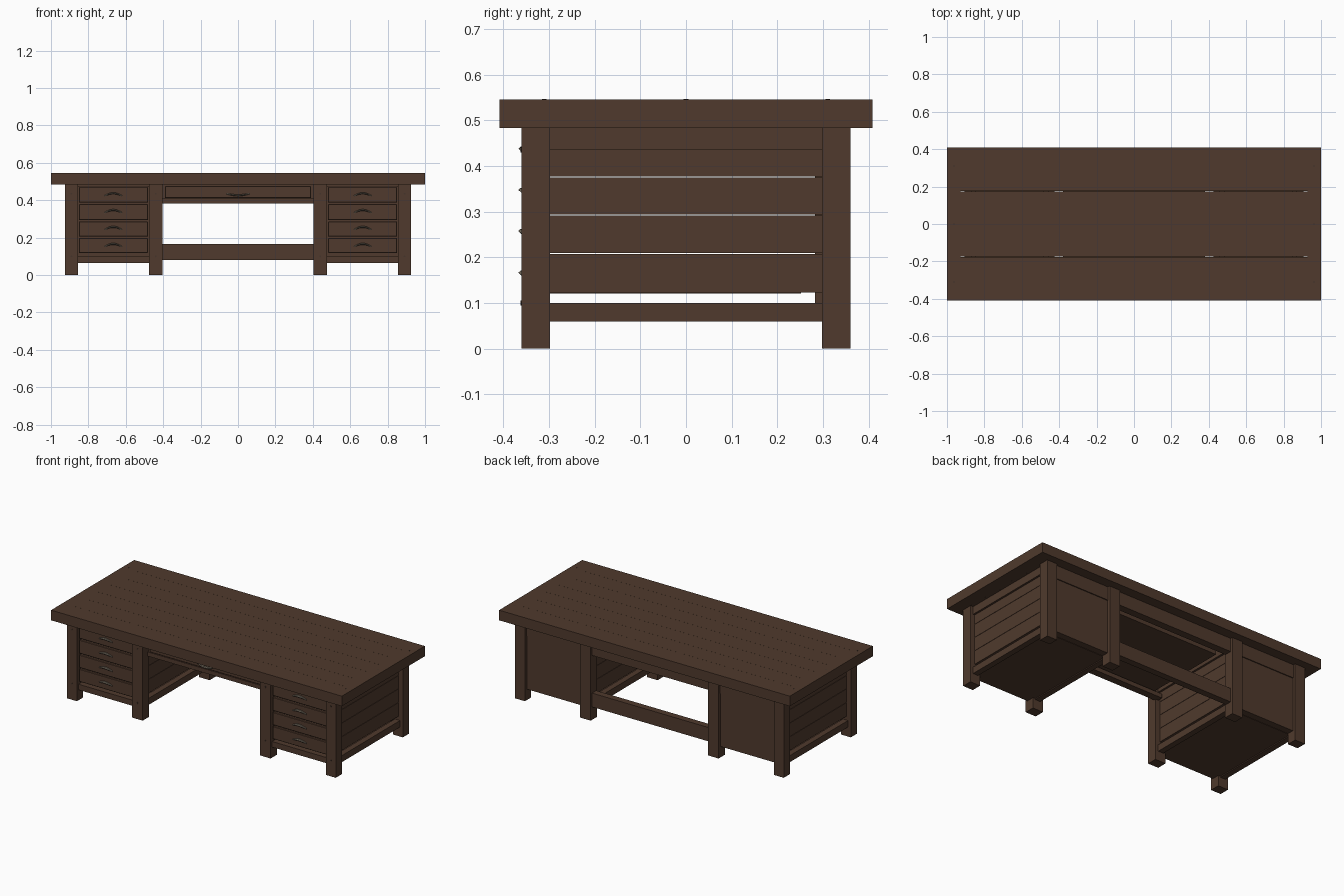
import bpy, bmesh, math
from mathutils import Vector

if "Cube" in bpy.data.objects:
    bpy.data.objects.remove(bpy.data.objects["Cube"])


def material(name, rgb):
    m = bpy.data.materials.new(name)
    m.diffuse_color = (*rgb, 1)
    m.use_nodes = True
    m.node_tree.nodes["Principled BSDF"].inputs["Base Color"].default_value = m.diffuse_color
    return m


WOOD = material("dark brown wood", (0.080, 0.042, 0.026))
METAL = material("aged bronze", (0.17, 0.145, 0.11))
PEG = material("dark peg", (0.060, 0.036, 0.025))


def finish(name, bm, mat):
    bmesh.ops.recalc_face_normals(bm, faces=bm.faces)
    me = bpy.data.meshes.new(name)
    bm.to_mesh(me)
    bm.free()
    me.materials.append(mat)
    ob = bpy.data.objects.new(name, me)
    bpy.context.collection.objects.link(ob)
    return ob


def box(name, x0, x1, y0, y1, z0, z1, bevel=0.0):
    x0, x1 = min(x0, x1), max(x0, x1)
    bm = bmesh.new()
    bmesh.ops.create_cube(bm, size=1)
    for v in bm.verts:
        v.co = ((x0 + x1) / 2 + v.co.x * (x1 - x0),
                (y0 + y1) / 2 + v.co.y * (y1 - y0),
                (z0 + z1) / 2 + v.co.z * (z1 - z0))
    if bevel:
        bmesh.ops.bevel(bm, geom=bm.edges[:], offset=bevel, segments=1, affect='EDGES')
    return finish(name, bm, WOOD)


def peg(x, y, z, axis):
    bm = bmesh.new()
    bmesh.ops.create_cone(bm, cap_ends=True, segments=10, radius1=0.005, radius2=0.005, depth=0.004)
    for v in bm.verts:
        c = v.co.copy()
        v.co = Vector((x, y, z)) + (c if axis == 'Z' else Vector((c.x, c.z, c.y)))
    finish("peg", bm, PEG)


def handle(x, y, z, flip=1, half=0.046, rise=0.014):
    # curved pull: a flat six-sided section swept along an arch, deepest in the middle
    bm = bmesh.new()
    rings = []
    n = 10
    for i in range(n + 1):
        t = -1 + 2 * i / n
        lift = math.cos(t * math.pi / 2)
        c = Vector((x + t * half, y - 0.002 - 0.010 * lift, z + flip * rise * (lift - 0.6)))
        ry, rz = 0.003 + 0.007 * lift, 0.004 + 0.0015 * lift
        rings.append([bm.verts.new(c + Vector((0, ry * math.cos(a), rz * math.sin(a))))
                      for a in (k * math.pi / 3 for k in range(6))])
    for a, b in zip(rings, rings[1:]):
        for k in range(6):
            bm.faces.new((a[k], a[(k + 1) % 6], b[(k + 1) % 6], b[k]))
    bm.faces.new(rings[0])
    bm.faces.new(rings[-1])
    finish("drawer_handle", bm, METAL)


# tabletop: seven planks between two end boards
EDGE, W, GAP = 0.408, 0.816 / 7, 0.0003
for i in range(7):
    y = -EDGE + i * W
    box("top_plank", -0.928, 0.928, y + (GAP if i else 0), y + W - (GAP if i < 6 else 0), 0.483, 0.546)
for s in (-1, 1):
    box("top_end_board", s * 0.928, s * 1.0, -EDGE, EDGE, 0.483, 0.546)
    for y in (-0.31, 0, 0.31):
        peg(s * 0.963, y, 0.5445, 'Z')

# heights of side planks, drawer boxes, drawer fronts and pulls
PLANKS = [(0.1225, 0.207), (0.209, 0.292), (0.294, 0.375), (0.377, 0.435)]
BOXES = [(0.1205, 0.198), (0.209, 0.286), (0.294, 0.370), (0.387, 0.465)]
FRONTS = [(0.118, 0.198), (0.205, 0.286), (0.294, 0.379), (0.387, 0.470)]
PULLS = [0.161, 0.252, 0.342, 0.432]

for s in (-1, 1):
    # legs
    for a, b in ((0.404, 0.476), (0.856, 0.925)):
        box("front_leg", s * a, s * b, -0.360, -0.298, 0, 0.483)
        box("back_leg", s * a, s * b, 0.298, 0.360, 0, 0.483)
        for z in (0.1, 0.435):
            peg(s * (a + b) / 2, -0.3605, z, 'Y')
    # side rails and side planks of the pedestal, outer and inner
    for a, b, p, q in ((0.424, 0.460, 0.436, 0.456), (0.870, 0.906, 0.874, 0.894)):
        box("side_rail_top", s * a, s * b, -0.298, 0.298, 0.435, 0.483)
        box("side_rail_bottom", s * a, s * b, -0.298, 0.298, 0.059, 0.100)
        for z0, z1 in PLANKS:
            box("side_plank", s * p, s * q, -0.298, 0.298, z0, z1)
    # bottom board, front rails and back panel
    box("pedestal_bottom", s * 0.460, s * 0.870, -0.298, 0.298, 0.065, 0.085)
    box("pedestal_front_rail", s * 0.476, s * 0.856, -0.345, -0.298, 0.065, 0.100)
    box("pedestal_top_rail", s * 0.476, s * 0.856, -0.335, -0.298, 0.472, 0.483)
    box("pedestal_back_panel", s * 0.476, s * 0.856, 0.282, 0.340, 0.067, 0.400)
    box("pedestal_back_rail", s * 0.476, s * 0.856, 0.290, 0.346, 0.400, 0.483)
    # drawers
    for (z0, z1), (f0, f1), pz in zip(BOXES, FRONTS, PULLS):
        box("drawer_box", s * 0.484, s * 0.848, -0.322, 0.252, z0, z1)
        box("drawer_front", s * 0.481, s * 0.851, -0.347, -0.320, f0, f1, 0.003)
        handle(s * 0.667, -0.345, pz)

# centre drawer with its frame, set back under the top
box("centre_drawer_box", -0.38, 0.38, -0.275, 0.25, 0.415, 0.468)
box("centre_drawer_front", -0.390, 0.390, -0.312, -0.275, 0.411, 0.476, 0.003)
box("centre_front_rail", -0.424, 0.424, -0.310, -0.265, 0.382, 0.408)
handle(0, -0.311, 0.430, -1, 0.062, 0.010)

# back rails across the knee space
box("back_top_rail", -0.404, 0.404, 0.300, 0.346, 0.400, 0.483)
box("back_stretcher", -0.404, 0.404, 0.305, 0.346, 0.080, 0.166)
